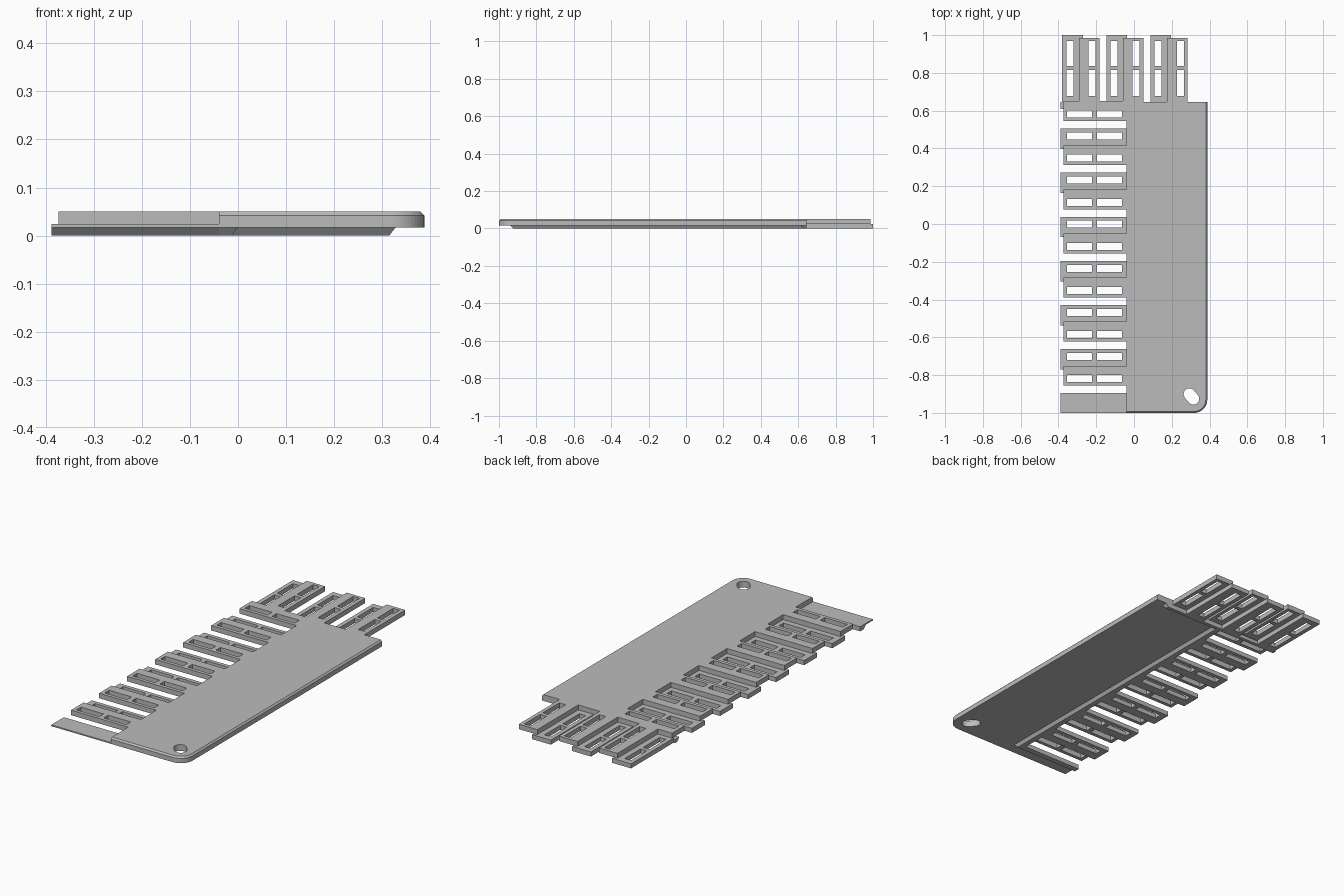
import bpy, bmesh, math
from mathutils import Matrix

cube = bpy.data.objects.get("Cube")
if cube:
    bpy.data.objects.remove(cube, do_unlink=True)

grey = bpy.data.materials.new("plain grey")
grey.use_nodes = True
COLOR = (0.5, 0.5, 0.5, 1)
grey.diffuse_color = COLOR
grey.node_tree.nodes["Principled BSDF"].inputs["Base Color"].default_value = COLOR

# Height levels: underside, plate bottom, split between tab layers, plate top
Z_PLATE, Z_SPLIT, Z_CHAMFER, Z_TOP = 0.017, 0.024, 0.042, 0.05
EDGE_X, EDGE_Y = -0.04, 0.645      # plate edges that carry the tabs
PITCH = 0.2335                     # spacing of tab pairs
SLOT = 0.037                       # slot width


def finish(name, bm):
    bmesh.ops.recalc_face_normals(bm, faces=bm.faces)
    mesh = bpy.data.meshes.new(name)
    bm.to_mesh(mesh)
    bm.free()
    mesh.materials.append(grey)
    obj = bpy.data.objects.new(name, mesh)
    bpy.context.collection.objects.link(obj)
    return obj


def loft(name, layers):
    """Solid through stacked outlines, given as (height, points)."""
    bm = bmesh.new()
    rings = [[bm.verts.new((x, y, z)) for x, y in pts] for z, pts in layers]
    for low, high in zip(rings, rings[1:]):
        n = len(low)
        for i in range(n):
            j = (i + 1) % n
            bm.faces.new((low[i], low[j], high[j], high[i]))
    bm.faces.new(rings[0][::-1])
    bm.faces.new(rings[-1])
    return finish(name, bm)


def rect(x0, x1, y0, y1):
    return [(x0, y0), (x1, y0), (x1, y1), (x0, y1)]


def slotted_tab(name, along, across, z0, z1, swap=False):
    """Flat bar with two slots: odd cells of the line grid are left open."""
    bm = bmesh.new()
    grid = [[bm.verts.new((v, u, z0) if swap else (u, v, z0)) for v in across]
            for u in along]
    for i in range(len(along) - 1):
        for j in range(len(across) - 1):
            if i % 2 and j % 2:
                continue
            bm.faces.new((grid[i][j], grid[i + 1][j],
                          grid[i + 1][j + 1], grid[i][j + 1]))
    ext = bmesh.ops.extrude_face_region(bm, geom=bm.faces[:], use_keep_orig=True)
    for v in ext["geom"]:
        if isinstance(v, bmesh.types.BMVert):
            v.co.z = z1
    return finish(name, bm)


def slot_lines(start, center, end):
    return [start, center - SLOT / 2, center + SLOT / 2, end]


# Main plate: one rounded corner, chamfered front and left top edges
def plate_outline(inset):
    arc = [math.radians(-90 + 90 * i / 12) for i in range(13)]
    r = 0.07 - inset
    corner = [(0.318 + r * math.cos(a), -0.93 + r * math.sin(a)) for a in arc]
    return ([(EDGE_X, -1 + inset)] + corner
            + [(0.388 - inset, EDGE_Y), (EDGE_X, EDGE_Y)])


plate = loft("main_plate", [(Z_PLATE, plate_outline(0)),
                            (Z_CHAMFER, plate_outline(0)),
                            (Z_TOP, plate_outline(0.008))])

# Slanted oblong nail hole through the corner
ring = []
for i in range(32):
    a = 2 * math.pi * (i + 0.5) / 32
    side = 0.016 if math.cos(a) > 0 else -0.016
    ring.append((0.031 * math.cos(a) + side, 0.031 * math.sin(a)))
cutter = loft("hole_cutter", [(-0.1, ring), (0.1, ring)])
cutter.data.transform(Matrix.Translation((0.304, -0.913, 0))
                      @ Matrix.Rotation(math.radians(-50), 4, "Z"))
cutter.hide_render = True
cut = plate.modifiers.new("nail_hole", "BOOLEAN")
cut.operation = "DIFFERENCE"
cut.solver = "EXACT"
cut.object = cutter
bpy.context.view_layer.objects.active = plate
bpy.ops.object.modifier_apply(modifier=cut.name)
bpy.data.objects.remove(cutter, do_unlink=True)

# Underside ribs with sloped inner sides
loft("side_rib", [(0, rect(EDGE_X, -0.012, -0.925, 0.626)),
                  (Z_PLATE + 0.002, rect(EDGE_X, 0, -0.942, 0.626))])
loft("back_rib", [(0, rect(-0.388, 0.315, 0.626, EDGE_Y)),
                  (Z_PLATE + 0.002, rect(-0.388, 0.33, 0.61, EDGE_Y))])

# Solid front lap strip, with its lower ledge
loft("front_lap", [(Z_PLATE, rect(-0.388, EDGE_X, -1, -0.895)),
                   (Z_SPLIT, rect(-0.388, EDGE_X, -1, -0.895))])
loft("front_lap_ledge", [(0, rect(-0.388, EDGE_X, -0.925, -0.895)),
                         (Z_PLATE, rect(-0.388, EDGE_X, -0.942, -0.895))])

# Side tabs, alternating upper and lower layers
side_upper = [-0.374, -0.354, -0.222, -0.196, -0.064, EDGE_X]
side_lower = [-0.388] + side_upper[1:]
for k in range(7):
    shift = -PITCH * k
    slotted_tab("side_upper_tab", side_upper,
                slot_lines(0.545 + shift, 0.582 + shift, 0.65 + shift),
                Z_SPLIT, Z_TOP)
    if k < 6:
        slotted_tab("side_lower_tab", side_lower,
                    slot_lines(0.397 + shift, 0.466 + shift, 0.505 + shift),
                    0, Z_SPLIT)

# Back tabs, turned a quarter
back_upper = [EDGE_Y, 0.677, 0.815, 0.836, 0.968, 0.986]
back_lower = back_upper[:-1] + [1.0]
for k in range(3):
    shift = PITCH * k
    slotted_tab("back_lower_tab", back_lower,
                slot_lines(-0.38 + shift, -0.339 + shift, -0.27 + shift),
                0, Z_SPLIT, swap=True)
    slotted_tab("back_upper_tab", back_upper,
                slot_lines(-0.291 + shift, -0.222 + shift, -0.183 + shift),
                Z_SPLIT, Z_TOP, swap=True)
